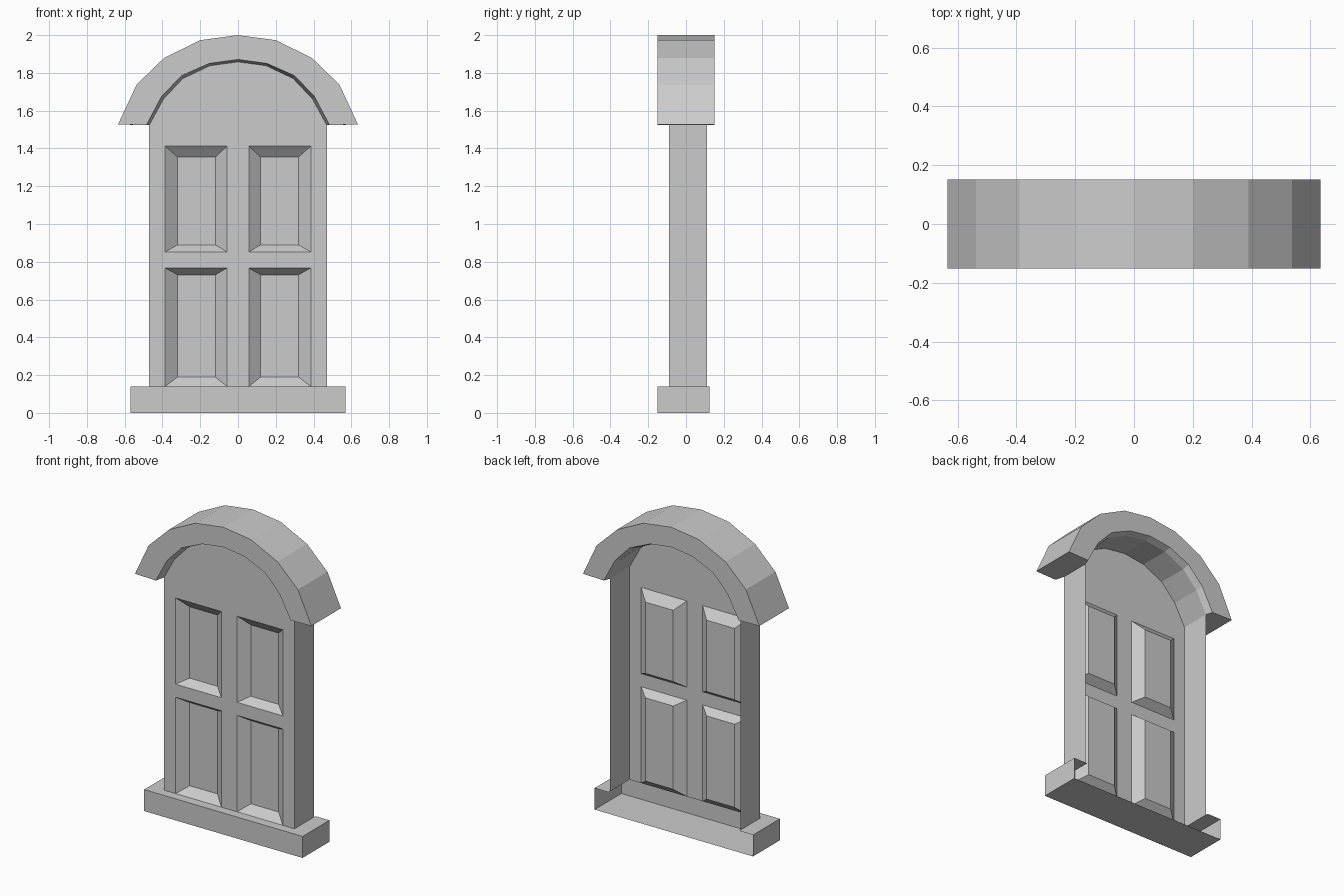
import bpy, bmesh

if "Cube" in bpy.data.objects:
    bpy.data.objects.remove(bpy.data.objects["Cube"])

FRONT, BACK = -0.09, 0.11      # door sheet and rear edge of its side walls
HALF, SILL_Z, SPRING = 0.47, 0.14, 1.523

# Right half of each arch line, from crown to springing (x, z)
OUTER = [(0, 2.0), (0.2, 1.973), (0.39, 1.88), (0.537, 1.738), (0.635, 1.527)]
LIP = [(0, 1.871), (0.153, 1.85), (0.3, 1.785), (0.405, 1.675), (0.485, 1.524)]
INNER = [(0, 1.858), (0.149, 1.838), (0.292, 1.77), (0.394, 1.662), (HALF, SPRING)]


def full(half):
    """Mirror a half arch line into a whole one, left to right."""
    return [(-x, z) for x, z in half[:0:-1]] + half


def finish(name, bm, recalc=False):
    bmesh.ops.remove_doubles(bm, verts=bm.verts, dist=0.0005)
    if recalc:
        bmesh.ops.recalc_face_normals(bm, faces=bm.faces)
    mesh = bpy.data.meshes.new(name)
    bm.to_mesh(mesh)
    bm.free()
    obj = bpy.data.objects.new(name, mesh)
    bpy.context.collection.objects.link(obj)
    return obj


def face(bm, pts):
    return bm.faces.new([bm.verts.new(p) for p in pts])


def rect(x0, x1, z0, z1, y):
    return [(x0, y, z0), (x1, y, z0), (x1, y, z1), (x0, y, z1)]


# Arch hood: closed section with a chamfered inner lip, swept along the arch
bm = bmesh.new()
section = [(OUTER, -0.152), (OUTER, 0.152), (LIP, 0.152),
           (INNER, BACK), (INNER, FRONT), (LIP, -0.152)]
rings = [[bm.verts.new((x, y, z)) for x, z in full(line)] for line, y in section]
for a, b in zip(rings, rings[1:] + rings[:1]):
    for i in range(len(a) - 1):
        bm.faces.new((a[i], a[i + 1], b[i + 1], b[i]))
for end in (0, -1):
    bm.faces.new([r[end] for r in rings])
finish("arch_hood", bm, recalc=True)

# Door: front sheet with four recessed panels, arched top and side walls, open behind
bm = bmesh.new()
xs = [-HALF, -0.386, -0.057, 0.057, 0.386, HALF]
zs = [SILL_Z, 0.767, 0.852, 1.413, SPRING]
inner_z = {0: (0.19, 0.731), 2: (0.89, 1.354)}
for i in range(5):
    for j in range(4):
        outer = rect(xs[i], xs[i + 1], zs[j], zs[j + 1], FRONT)
        if i in (1, 3) and j in inner_z:
            x0, x1 = (-0.32, -0.12) if i == 1 else (0.12, 0.32)
            inner = rect(x0, x1, *inner_z[j], FRONT + 0.05)
            face(bm, inner)
            for k in range(4):
                n = (k + 1) % 4
                face(bm, [outer[k], outer[n], inner[n], inner[k]])
        else:
            face(bm, outer)
face(bm, [(x, FRONT, z) for x, z in full(INNER)[::-1]])
for s in (-1, 1):
    wall = [(s * HALF, FRONT, SILL_Z), (s * HALF, BACK, SILL_Z),
            (s * HALF, BACK, SPRING), (s * HALF, FRONT, SPRING)]
    face(bm, wall[::s])
finish("door_panel", bm)

# Sill: open behind, with its top cut away under the hollow of the door
bm = bmesh.new()
W, Y0, Y1 = 0.57, -0.15, 0.125
face(bm, rect(-W, W, 0, SILL_Z, Y0))
face(bm, [(-W, Y1, 0), (W, Y1, 0), (W, Y0, 0), (-W, Y0, 0)])
face(bm, [(-HALF, Y0, SILL_Z), (HALF, Y0, SILL_Z),
          (HALF, FRONT, SILL_Z), (-HALF, FRONT, SILL_Z)])
for s in (-1, 1):
    end = [(s * W, Y0, 0), (s * W, Y1, 0), (s * W, Y1, SILL_Z), (s * W, Y0, SILL_Z)]
    face(bm, end[::s])
    top = [(s * HALF, Y0, SILL_Z), (s * W, Y0, SILL_Z), (s * W, Y1, SILL_Z),
           (s * HALF, Y1, SILL_Z), (s * HALF, FRONT, SILL_Z)]
    face(bm, top[::s])
finish("sill", bm)
